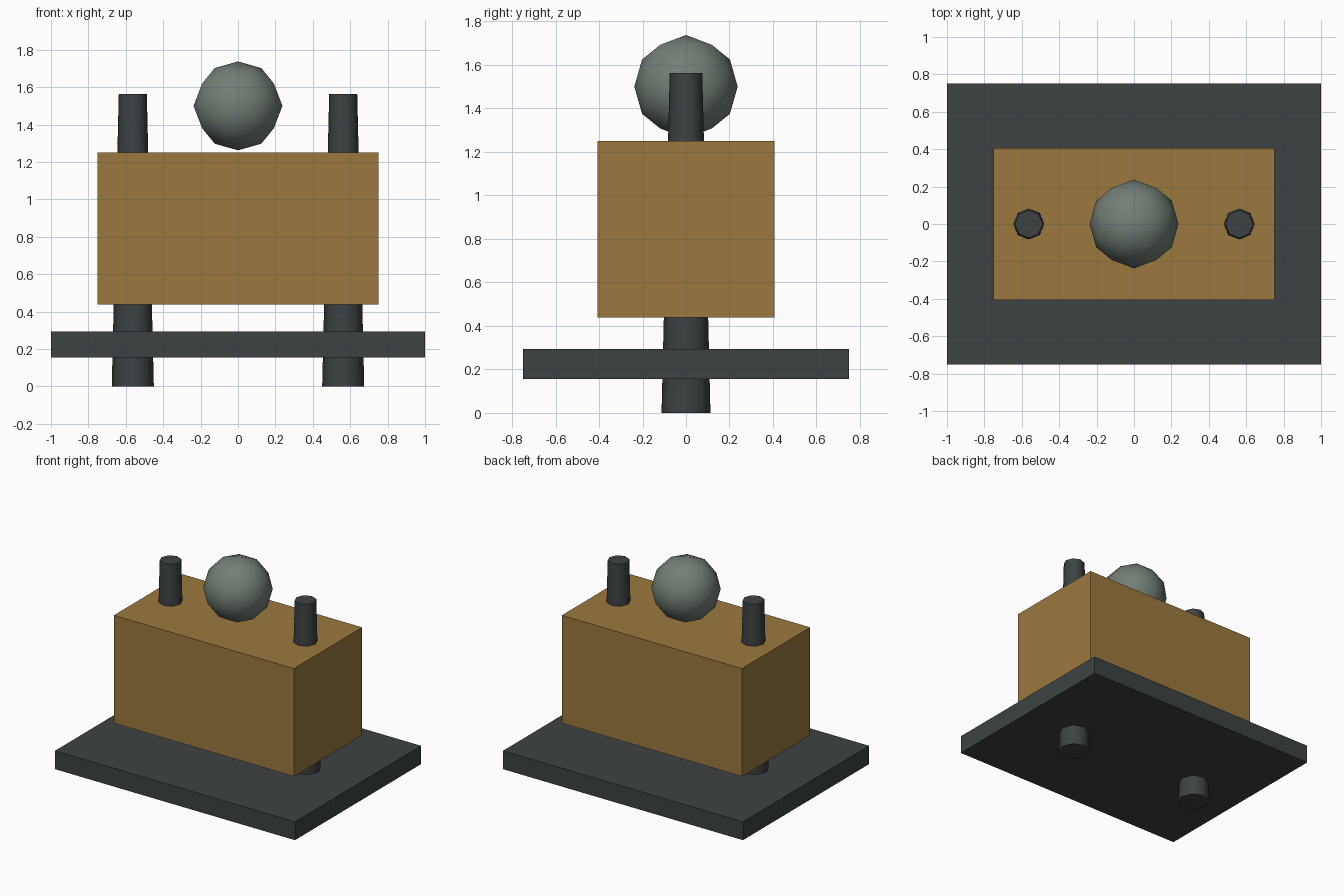
import bpy, bmesh
from math import pi, sqrt
from mathutils import Vector

if "Cube" in bpy.data.objects:
    bpy.data.objects.remove(bpy.data.objects["Cube"])


def material(name, rgb):
    m = bpy.data.materials.new(name)
    m.diffuse_color = (*rgb, 1)
    m.use_nodes = True
    m.node_tree.nodes["Principled BSDF"].inputs["Base Color"].default_value = m.diffuse_color
    return m


DARK = material("dark_metal", (0.047, 0.055, 0.056))
TAN = material("tan_body", (0.33, 0.19, 0.05))
STEEL = material("grey_green_metal", (0.17, 0.21, 0.18))


def box(name, size, z0, z1, mat):
    bpy.ops.mesh.primitive_cube_add(size=1, location=(0, 0, (z0 + z1) / 2))
    ob = bpy.context.object
    ob.name = name
    ob.scale = (size[0], size[1], z1 - z0)
    bpy.ops.object.transform_apply(location=False, rotation=False, scale=True)
    ob.data.materials.append(mat)


# Base plate and the block held above it
box("base_plate", (2.0, 1.5), 0.156, 0.294, DARK)
box("body_block", (1.5, 0.8125), 0.4375, 1.25, TAN)

# Two tapered eight-sided rods running through plate and block
for side, label in ((-1, "left"), (1, "right")):
    bpy.ops.mesh.primitive_cone_add(vertices=8, radius1=0.1125, radius2=0.075,
                                    depth=1.5625, location=(side * 0.5625, 0, 0.78125))
    rod = bpy.context.object
    rod.name = label + "_rod"
    rod.data.materials.append(DARK)
    bpy.ops.object.shade_smooth_by_angle(angle=pi / 3)

# Low-poly ball: icosahedron with a vertex-centred axis split once
phi = (1 + sqrt(5)) / 2
corners = [Vector(p).normalized() for a in (-1, 1) for b in (-phi, phi)
           for p in ((a, 0, b), (0, b, a), (b, a, 0))]
mids = [(p + q).normalized() for i, p in enumerate(corners)
        for q in corners[:i] if (p - q).length < 1.1]
bm = bmesh.new()
for p in corners + mids:
    bm.verts.new(p * 0.2375)
bmesh.ops.convex_hull(bm, input=bm.verts)
bmesh.ops.recalc_face_normals(bm, faces=bm.faces)
for f in bm.faces:
    f.smooth = True
mesh = bpy.data.meshes.new("top_ball")
bm.to_mesh(mesh)
bm.free()
mesh.materials.append(STEEL)
ball = bpy.data.objects.new("top_ball", mesh)
ball.location.z = 1.5
bpy.context.collection.objects.link(ball)
